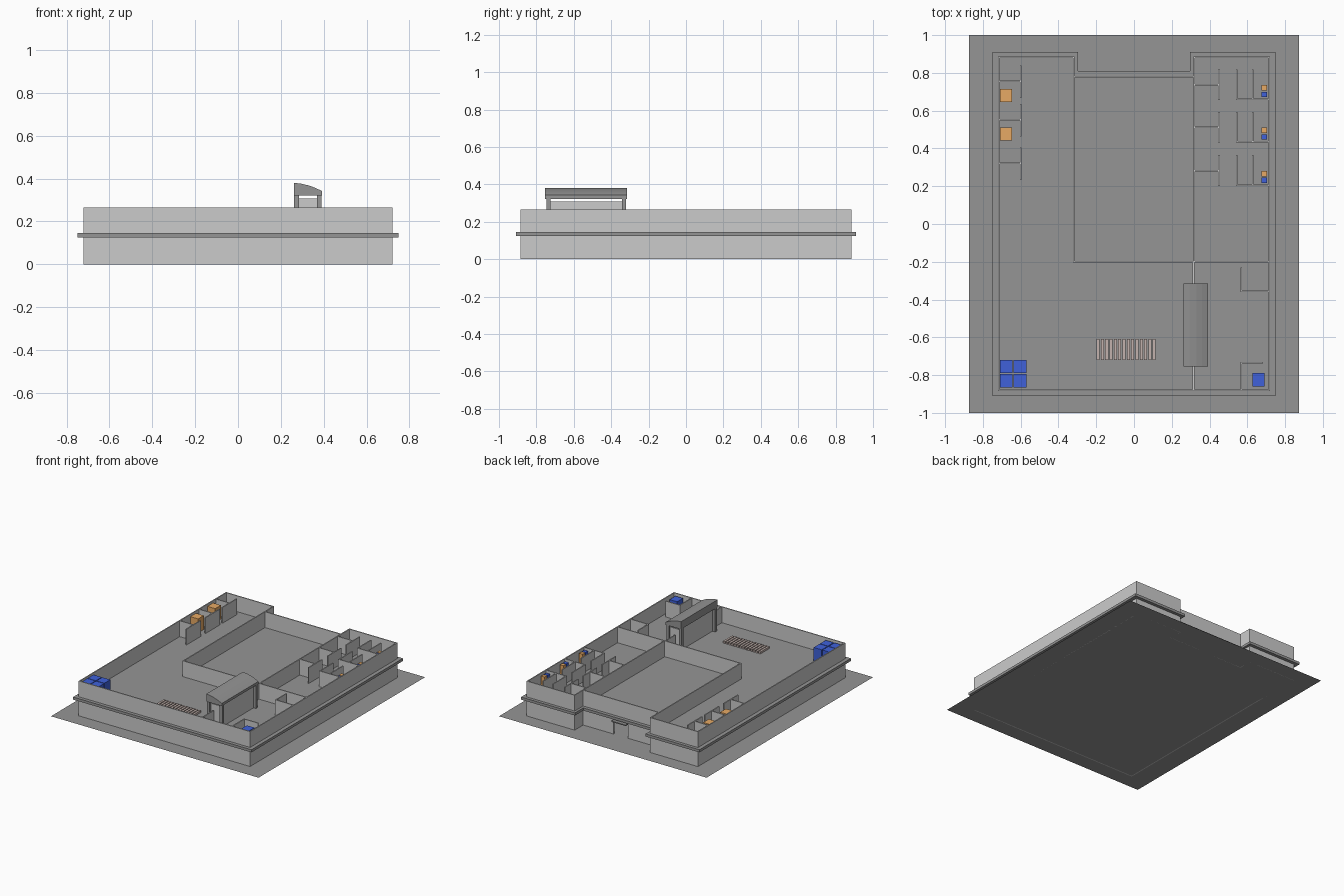
import bpy, bmesh

if "Cube" in bpy.data.objects:
    bpy.data.objects.remove(bpy.data.objects["Cube"])

def mat(name, r, g, b):
    m = bpy.data.materials.new(name)
    m.diffuse_color = (r, g, b, 1)
    m.use_nodes = True
    m.node_tree.nodes["Principled BSDF"].inputs["Base Color"].default_value = m.diffuse_color
    return m

DARK = mat("dark_grey", 0.3, 0.3, 0.3)
BLUE = mat("blue", 0.05, 0.12, 0.7)
ORANGE = mat("orange", 0.8, 0.4, 0.13)
WOOD = mat("pale_wood", 0.55, 0.45, 0.42)

def finish(name, bm, m):
    bmesh.ops.recalc_face_normals(bm, faces=bm.faces)
    me = bpy.data.meshes.new(name)
    bm.to_mesh(me)
    bm.free()
    ob = bpy.data.objects.new(name, me)
    bpy.context.collection.objects.link(ob)
    if m:
        me.materials.append(m)
    return ob

def boxes(name, items, m=None):
    """One object from (x0, x1, y0, y1, z0, z1) boxes."""
    bm = bmesh.new()
    for x0, x1, y0, y1, z0, z1 in items:
        vs = bmesh.ops.create_cube(bm, size=1)["verts"]
        for v in vs:
            v.co.x = x0 if v.co.x < 0 else x1
            v.co.y = y0 if v.co.y < 0 else y1
            v.co.z = z0 if v.co.z < 0 else z1
    return finish(name, bm, m)

def prism(name, pts, vec, m=None):
    """Closed outline extruded along a vector."""
    bm = bmesh.new()
    f = bm.faces.new([bm.verts.new(p) for p in pts])
    r = bmesh.ops.extrude_face_region(bm, geom=[f])
    for g in r["geom"]:
        if isinstance(g, bmesh.types.BMVert):
            g.co.x += vec[0]; g.co.y += vec[1]; g.co.z += vec[2]
    return finish(name, bm, m)

T = 0.004            # half wall thickness
FLOOR, TOP = 0.145, 0.265

def wall(x0, y0, x1, y1, z0=FLOOR, z1=TOP):
    return (min(x0, x1) - T, max(x0, x1) + T, min(y0, y1) - T, max(y0, y1) + T, z0, z1)

# Ground sheet
bm = bmesh.new()
bm.faces.new([bm.verts.new(p) for p in [(-.873, -1, 0), (.873, -1, 0), (.873, 1, 0), (-.873, 1, 0)]])
finish("ground_sheet", bm, DARK)

# Upper floor slab, sticking out as a ledge around the building
half = [(.75, -.91), (.75, .91), (.297, .91), (.297, .81)]
outline = half + [(-x, y) for x, y in reversed(half)]
prism("floor_slab", [(x, y, .125) for x, y in outline], (0, 0, .02), DARK)

# Outer walls with the recess and doorway at the back
outer = [wall(-.717, -.88, .717, -.88, 0)]
for s in (-1, 1):
    outer += [wall(s * .717, -.88, s * .717, .882, 0),
              wall(s * .717, .882, s * .32, .882, 0),
              wall(s * .32, .882, s * .32, .78, 0),
              wall(s * .32, .78, s * .064, .78, 0)]
outer.append(wall(-.064, .78, .064, .78, .105))
boxes("outer_walls", outer)
boxes("door_canopy", [(-.06, .06, .78, .81, .102, .11)], DARK)

# Main inner walls: hall and front side room
boxes("inner_walls", [
    wall(-.32, -.2, -.32, .78), wall(.32, -.2, .32, .78), wall(-.32, -.2, .717, -.2),
    wall(.315, -.88, .315, -.75), wall(.315, -.315, .315, -.2),
    wall(.567, -.355, .567, -.235), wall(.567, -.355, .717, -.355),
    wall(.567, -.88, .567, -.735), wall(.567, -.735, .68, -.735)])

# Left booths: divider with a short screen across its end
left = []
for y in (.755, .552, .322):
    left += [wall(-.717, y, -.6, y), wall(-.6, y - .085, -.6, y + .08)]
boxes("left_booths", left)

# Right booths, each with a pair of small cabinets
right, small_orange, small_blue = [], [], []
for y in (.66, .435, .205):
    right += [wall(.545, y, .717, y), wall(.545, y, .545, y + .155),
              wall(.628, y, .628, y + .155), wall(.45, y, .45, y + .155),
              wall(.32, y + .078, .45, y + .078)]
    small_blue.append((.674, .703, y + .012, y + .04, FLOOR, .25))
    small_orange.append((.674, .703, y + .046, y + .075, FLOOR, .25))
boxes("right_booths", right)
boxes("small_blue_cabinets", small_blue, BLUE)
boxes("small_orange_cabinets", small_orange, ORANGE)

# Large cabinets
boxes("orange_cabinets", [(-.71, -.645, y, y + .068, FLOOR, .25) for y in (.442, .647)], ORANGE)
blue = [(x, x + .067, y, y + .07, FLOOR, .252) for x in (-.71, -.637) for y in (-.865, -.79)]
blue.append((.628, .692, -.86, -.79, FLOOR, .252))
boxes("blue_cabinets", blue, BLUE)

# Slatted bench platform
n = 14
step = .32 / n
boxes("bench_slats", [(-.198 + i * step, -.198 + i * step + step * .7, -.72, -.61, FLOOR, .16)
                      for i in range(n)], WOOD)

# Tall gate: four legs, curved roof, inner casing
boxes("gate_legs", [(x, x + .022, y, y + .02, FLOOR, .33)
                    for x in (.262, .368) for y in (-.745, -.342)], DARK)
profile = [(.262, .322), (.392, .322), (.392, .342), (.36, .357), (.33, .368), (.295, .376), (.262, .38)]
prism("gate_roof", [(x, -.755, z) for x, z in profile], (0, .44, 0), DARK)
boxes("gate_casing", [wall(x, -.73, x, -.335, FLOOR, .307) for x in (.289, .366)]
      + [wall(.289, y, .366, y, FLOOR, .307) for y in (-.73, -.335)])
